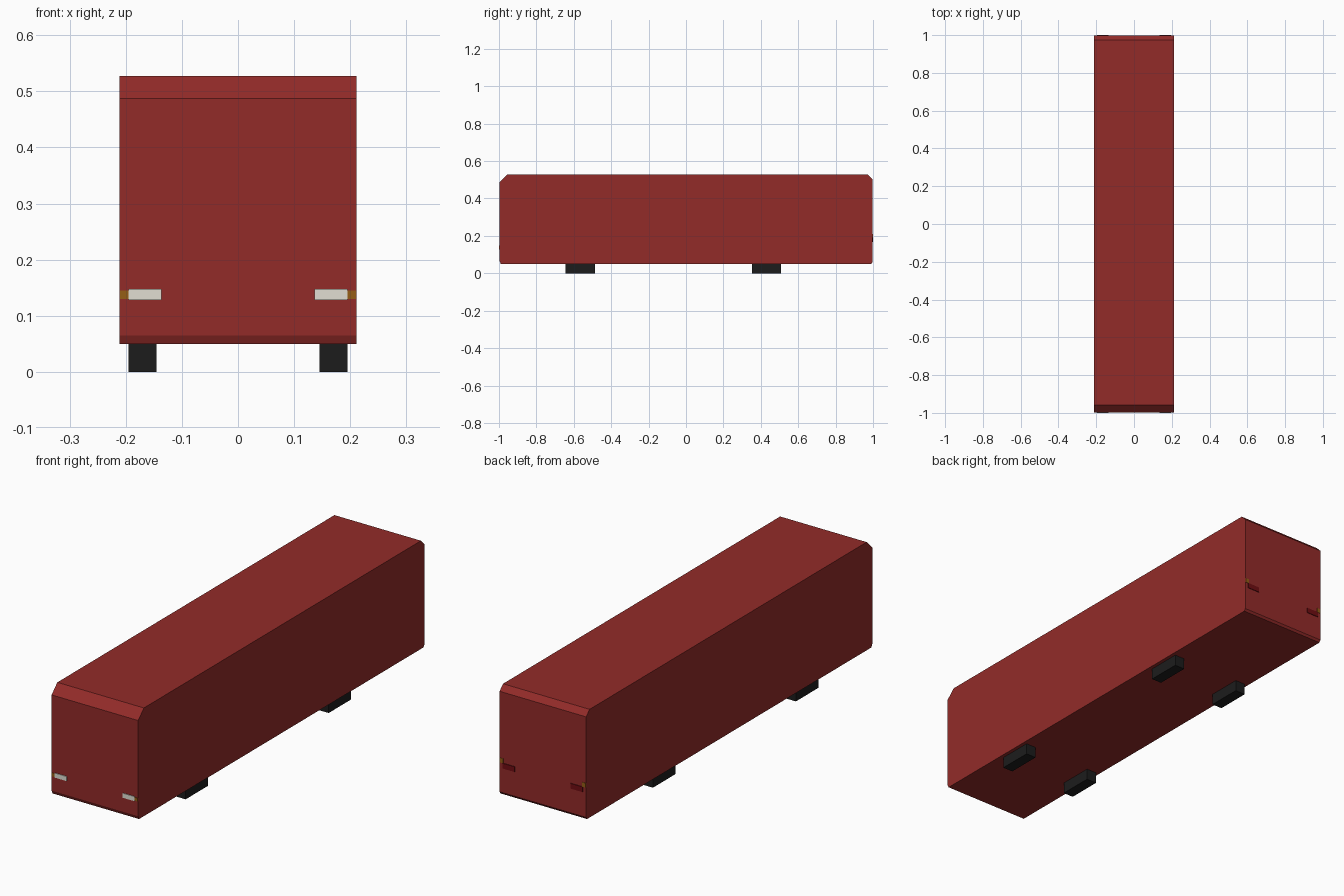
import bpy

if "Cube" in bpy.data.objects:
    bpy.data.objects.remove(bpy.data.objects["Cube"])


def material(name, color):
    m = bpy.data.materials.new(name)
    m.diffuse_color = (*color, 1)
    m.use_nodes = True
    m.node_tree.nodes["Principled BSDF"].inputs["Base Color"].default_value = m.diffuse_color
    return m


def make_mesh(name, verts, faces, mat):
    mesh = bpy.data.meshes.new(name)
    mesh.from_pydata(verts, [], faces)
    mesh.materials.append(mat)
    obj = bpy.data.objects.new(name, mesh)
    bpy.context.collection.objects.link(obj)
    return obj


def extrude_x(name, profile, x0, x1, mat):
    """Extrude a counter-clockwise (y, z) profile from x0 to x1."""
    n = len(profile)
    verts = [(x, y, z) for x in (x0, x1) for y, z in profile]
    faces = [tuple(reversed(range(n))), tuple(range(n, 2 * n))]
    faces += [(i, (i + 1) % n, n + (i + 1) % n, n + i) for i in range(n)]
    return make_mesh(name, verts, faces, mat)


def mirrored_box(name, xs, ys, zs, mat):
    (y0, y1), (z0, z1) = ys, zs
    obj = extrude_x(name, [(y0, z0), (y1, z0), (y1, z1), (y0, z1)], *xs, mat)
    obj.modifiers.new("mirror", 'MIRROR')
    return obj


red = material("body_red", (0.29, 0.024, 0.022))
black = material("tyre_black", (0.012, 0.012, 0.012))
white = material("lamp_white", (0.75, 0.73, 0.65))
amber = material("lamp_amber", (0.30, 0.11, 0.008))
dark_red = material("lamp_red", (0.16, 0.004, 0.006))

# Body with bevelled roof and sill edges
body_profile = [(-0.99, 0.05), (0.99, 0.05), (0.997, 0.06), (0.997, 0.503),
                (0.973, 0.527), (-0.957, 0.527), (-0.997, 0.487), (-0.997, 0.065)]
extrude_x("body", body_profile, -0.211, 0.211, red)

# Wheels
for name, y0, y1 in (("front_wheels", -0.643, -0.487), ("rear_wheels", 0.353, 0.509)):
    mirrored_box(name, (0.145, 0.195), (y0, y1), (0, 0.05), black)

# Lamps
front, rear = (-1.0, -0.99), (0.99, 1.0)
mirrored_box("headlights", (0.136, 0.195), front, (0.128, 0.148), white)
mirrored_box("front_indicators", (0.195, 0.210), (-0.999, -0.99), (0.130, 0.145), amber)
mirrored_box("tail_lights", (0.136, 0.195), rear, (0.168, 0.191), dark_red)
mirrored_box("rear_indicators", (0.193, 0.210), (0.99, 0.999), (0.191, 0.211), amber)
